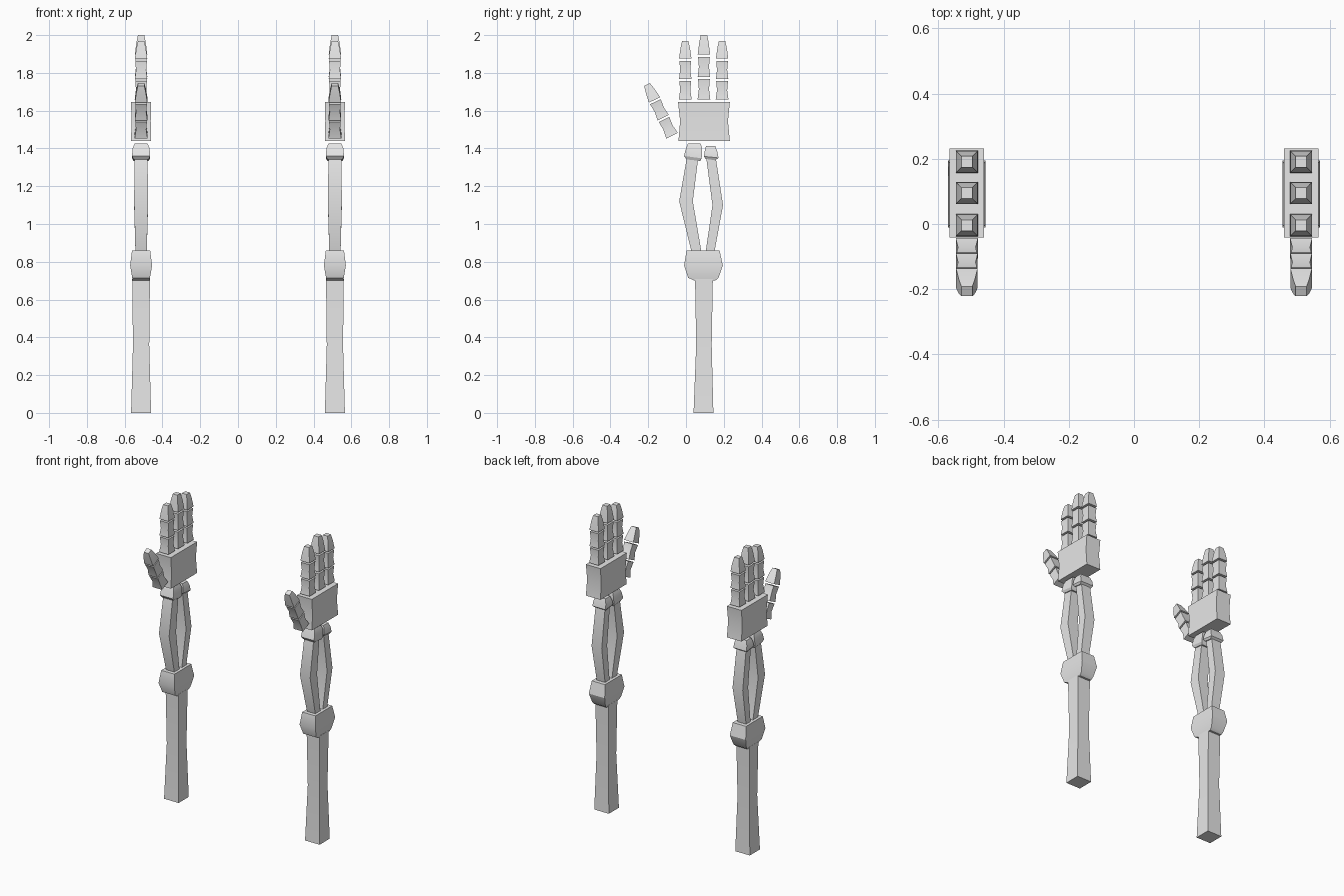
import bpy, bmesh, math
from mathutils import Matrix

if "Cube" in bpy.data.objects:
    bpy.data.objects.remove(bpy.data.objects["Cube"], do_unlink=True)

grey = bpy.data.materials.new("plain grey")
grey.use_nodes = True
grey.diffuse_color = (0.8, 0.8, 0.8, 1)
grey.node_tree.nodes["Principled BSDF"].inputs["Base Color"].default_value = (0.8, 0.8, 0.8, 1)

ARM_X = 0.513
parts = []


def stack(name, sections, x, matrix=Matrix()):
    """Loft a box through rectangular sections (z, y_min, y_max, half width in x, [z rise at y_max])."""
    bm = bmesh.new()
    rings = []
    for z, y0, y1, hx, *tilt in sections:
        z1 = z + (tilt[0] if tilt else 0)
        rings.append([bm.verts.new(p) for p in
                      ((-hx, y0, z), (hx, y0, z), (hx, y1, z1), (-hx, y1, z1))])
    bm.faces.new(rings[0][::-1])
    bm.faces.new(rings[-1])
    for a, b in zip(rings, rings[1:]):
        for i in range(4):
            j = (i + 1) % 4
            bm.faces.new((a[i], a[j], b[j], b[i]))
    bm.transform(matrix)
    bmesh.ops.recalc_face_normals(bm, faces=bm.faces)
    mesh = bpy.data.meshes.new(name)
    bm.to_mesh(mesh)
    bm.free()
    mesh.materials.append(grey)
    obj = bpy.data.objects.new(name, mesh)
    obj.location.x = x
    bpy.context.collection.objects.link(obj)
    parts.append(obj)


def square(z, r):
    return (z, -r, r, r)


def finger(name, x, y, z, length, angle=0):
    """Three bones: two pinched ones and a tapered tip, rising from (y, z)."""
    m = Matrix.Translation((0, y, z)) @ Matrix.Rotation(angle, 4, 'X')
    s = length / 0.34
    stack(name + "_base", [square(0, .034), square(.055 * s, .027), square(.108 * s, .031)], x, m)
    stack(name + "_middle", [square(.120 * s, .033), square(.172 * s, .027), square(.226 * s, .031)], x, m)
    stack(name + "_tip", [square(.238 * s, .033), square(.300 * s, .025), square(.34 * s, .017)], x, m)


for side, x in (("right", -ARM_X), ("left", ARM_X)):
    # Upper arm and elbow
    stack(side + "_upper_arm", [(0, .04, .145, .053), (.36, .054, .136, .043),
                                (.71, .048, .142, .047)], x)
    stack(side + "_elbow", [(.70, .045, .155, .044), (.715, .012, .172, .047),
                            (.78, -.01, .195, .058), (.86, .003, .178, .048)], x)
    # Two bowed forearm bones
    stack(side + "_forearm_front_bone", [(.85, .03, .082, .03), (1.12, -.036, .036, .037),
                                         (1.36, .006, .066, .034)], x)
    stack(side + "_forearm_back_bone", [(.85, .104, .15, .03), (1.10, .14, .196, .037),
                                        (1.36, .106, .156, .034)], x)
    # Wrist knobs
    stack(side + "_wrist_front_knob", [(1.342, .003, .075, .040, -.008), (1.36, -.011, .083, .048, -.012),
                                       (1.40, .0, .086, .045), (1.425, .01, .078, .035)], x)
    stack(side + "_wrist_back_knob", [(1.345, .103, .155, .040, -.008), (1.358, .095, .172, .048, -.008),
                                      (1.385, .099, .165, .045), (1.412, .106, .155, .035)], x)
    # Palm
    stack(side + "_palm", [(1.44, -.04, .232, .053), (1.545, -.031, .222, .051),
                           (1.645, -.042, .232, .053)], x)
    # Fingers and thumb
    finger(side + "_first_finger", x, -.004, 1.658, .31)
    finger(side + "_second_finger", x, .095, 1.658, .342)
    finger(side + "_third_finger", x, .191, 1.658, .31)
    finger(side + "_thumb", x, -.074, 1.467, .302, math.radians(26))

# Smooth the gentle bends, keep the edges sharp
bpy.ops.object.select_all(action='DESELECT')
for obj in parts:
    obj.select_set(True)
bpy.context.view_layer.objects.active = parts[0]
bpy.ops.object.shade_smooth_by_angle(angle=math.radians(30))
